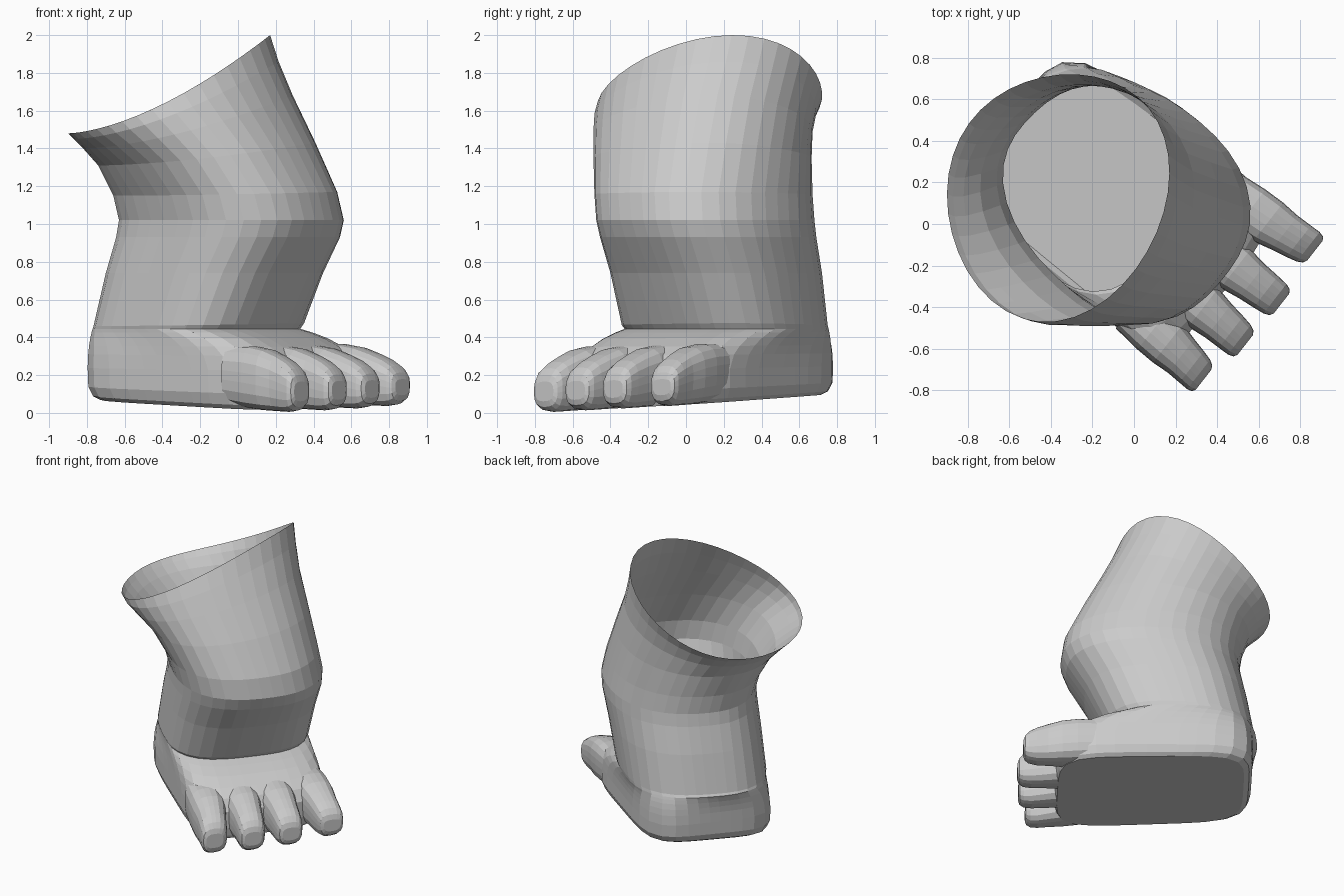
import bpy, bmesh, math
from mathutils import Vector

if "Cube" in bpy.data.objects:
    bpy.data.objects.remove(bpy.data.objects["Cube"], do_unlink=True)

SEG = 40
YAW = math.radians(-38)          # direction the toes point
FWD = Vector((math.cos(YAW), math.sin(YAW)))
SIDE = Vector((-FWD.y, FWD.x))

grey = bpy.data.materials.new("plain grey")
grey.use_nodes = True
colour = (0.6, 0.6, 0.6, 1)
grey.diffuse_color = colour
grey.node_tree.nodes["Principled BSDF"].inputs["Base Color"].default_value = colour


def superellipse(n, count):
    """Unit rounded-square outline; higher n is boxier."""
    pts = []
    for i in range(count):
        a = 2 * math.pi * (i + 0.5) / count
        c, s = math.cos(a), math.sin(a)
        r = (abs(c) ** n + abs(s) ** n) ** (-1 / n)
        pts.append((c * r, s * r))
    return pts


def to_world(u, v):
    return FWD * u + SIDE * v


def sole_height(p):
    return 0.05 + 0.06 * p.y - 0.01 * p.x


def loft(name, rings, cap_end=False):
    bm = bmesh.new()
    loops = [[bm.verts.new(p) for p in ring] for ring in rings]
    for a, b in zip(loops, loops[1:]):
        for i in range(len(a)):
            j = (i + 1) % len(a)
            bm.faces.new((a[i], a[j], b[j], b[i]))
    bm.faces.new(loops[0][::-1])
    if cap_end:
        bm.faces.new(loops[-1])
    bmesh.ops.recalc_face_normals(bm, faces=bm.faces)
    mesh = bpy.data.meshes.new(name)
    bm.to_mesh(mesh)
    bm.free()
    mesh.materials.append(grey)
    obj = bpy.data.objects.new(name, mesh)
    bpy.context.collection.objects.link(obj)


def foot_ring(back, front, half, z):
    """Foot outline at one height above the tilted sole, wider at the toes."""
    ring = []
    mid, length = (back + front) / 2, (front - back) / 2
    for a, b in superellipse(5, SEG):
        p = to_world(mid + a * length, 0.035 + b * half * (1 + 0.03 * a))
        lift = sole_height(p) * max(0, 1 - z / 0.3)
        ring.append(Vector((p.x, p.y, z + lift)))
    return ring


def leg_ring(x0, x1, y0, y1, z_left, z_right, n, width, warp_right=0):
    """Leg outline fitted to a box; its height climbs from left to right.
    width is its sideways size relative to its front-to-back size."""
    pts = [to_world(a, b * width) for a, b in superellipse(n, SEG)]
    mx, my = max(p.x for p in pts), max(p.y for p in pts)
    ring = []
    for p in pts:
        t = max(0, (p.x / mx + 1) / 2)
        s = p.y / my
        warp = (0.08 * (1 - t) + warp_right * t) * (1 - s * s)
        ring.append(Vector((x0 + (x1 - x0) * t,
                            y0 + (y1 - y0) * (s + 1) / 2 + warp,
                            z_left + (z_right - z_left) * t ** 1.6)))
    return ring


# Instep: rings easing from the foot outline in to the ankle
foot_top = foot_ring(-0.80, 0.54, 0.475, 0.22)
ankle = leg_ring(-0.77, 0.33, -0.325, 0.755, 0.445, 0.445, 2.9, 1)
instep = []
for inward, upward in ((0.12, 0.35), (0.3, 0.57), (0.55, 0.77), (0.8, 0.91)):
    ring = []
    for p, q in zip(foot_top, ankle):
        r = p.lerp(q, inward)
        r.z = p.z + (q.z - p.z) * upward
        ring.append(r)
    instep.append(ring)

# Sole, foot, shin and flared open top in one skin
skin = [
    foot_ring(-0.74, 0.52, 0.43, 0.00),
    foot_ring(-0.775, 0.53, 0.455, 0.025),
    foot_ring(-0.795, 0.54, 0.475, 0.09),
    foot_top, *instep, ankle,
    leg_ring(-0.765, 0.35, -0.34, 0.75, 0.46, 0.475, 2.9, 1),
    leg_ring(-0.70, 0.45, -0.40, 0.72, 0.74, 0.74, 2.65, 0.94),
    leg_ring(-0.645, 0.54, -0.455, 0.69, 0.93, 0.93, 2.45, 0.89),
    leg_ring(-0.63, 0.56, -0.475, 0.68, 1.02, 1.02, 2.4, 0.87),
    leg_ring(-0.66, 0.525, -0.485, 0.67, 1.15, 1.17, 2.35, 0.88),
    leg_ring(-0.74, 0.41, -0.49, 0.665, 1.31, 1.43, 2.25, 0.96, 0.02),
    leg_ring(-0.82, 0.29, -0.49, 0.67, 1.40, 1.68, 2.1, 1.04, 0.04),
    leg_ring(-0.87, 0.215, -0.485, 0.69, 1.45, 1.86, 2, 1.09, 0.06),
    leg_ring(-0.90, 0.17, -0.47, 0.72, 1.48, 2.00, 2, 1.12, 0.06),
]
loft("foot_and_leg", skin)

# Toes: along each, fraction of length, half width, underside, top
TOE_PROFILE = [
    (0.00, 0.11, 0.02, 0.345), (0.30, 0.122, 0.005, 0.345),
    (0.50, 0.118, 0.00, 0.33), (0.68, 0.103, 0.00, 0.30),
    (0.83, 0.096, 0.00, 0.268), (0.93, 0.09, 0.01, 0.235),
    (0.98, 0.079, 0.03, 0.2), (1.00, 0.06, 0.06, 0.165),
]
TOE_ROOT = 0.24


def toe(name, base_v, tip_u, tip_v):
    rings = []
    for t, half, low, high in TOE_PROFILE:
        u = TOE_ROOT + (tip_u - TOE_ROOT) * t
        v = base_v + (tip_v - base_v) * t * t
        ring = []
        for a, b in superellipse(3, 20):
            p = to_world(u, v + a * half)
            z = (low + high) / 2 + b * (high - low) / 2
            ring.append((p.x, p.y, z + sole_height(p)
                         * (1 - 0.6 * max(b, 0))))
        rings.append(ring)
    loft(name, rings, cap_end=True)


toe("toe_1", -0.34, 0.725, -0.385)
toe("toe_2", -0.105, 0.78, -0.13)
toe("toe_3", 0.13, 0.795, 0.135)
toe("toe_4", 0.395, 0.765, 0.435)
